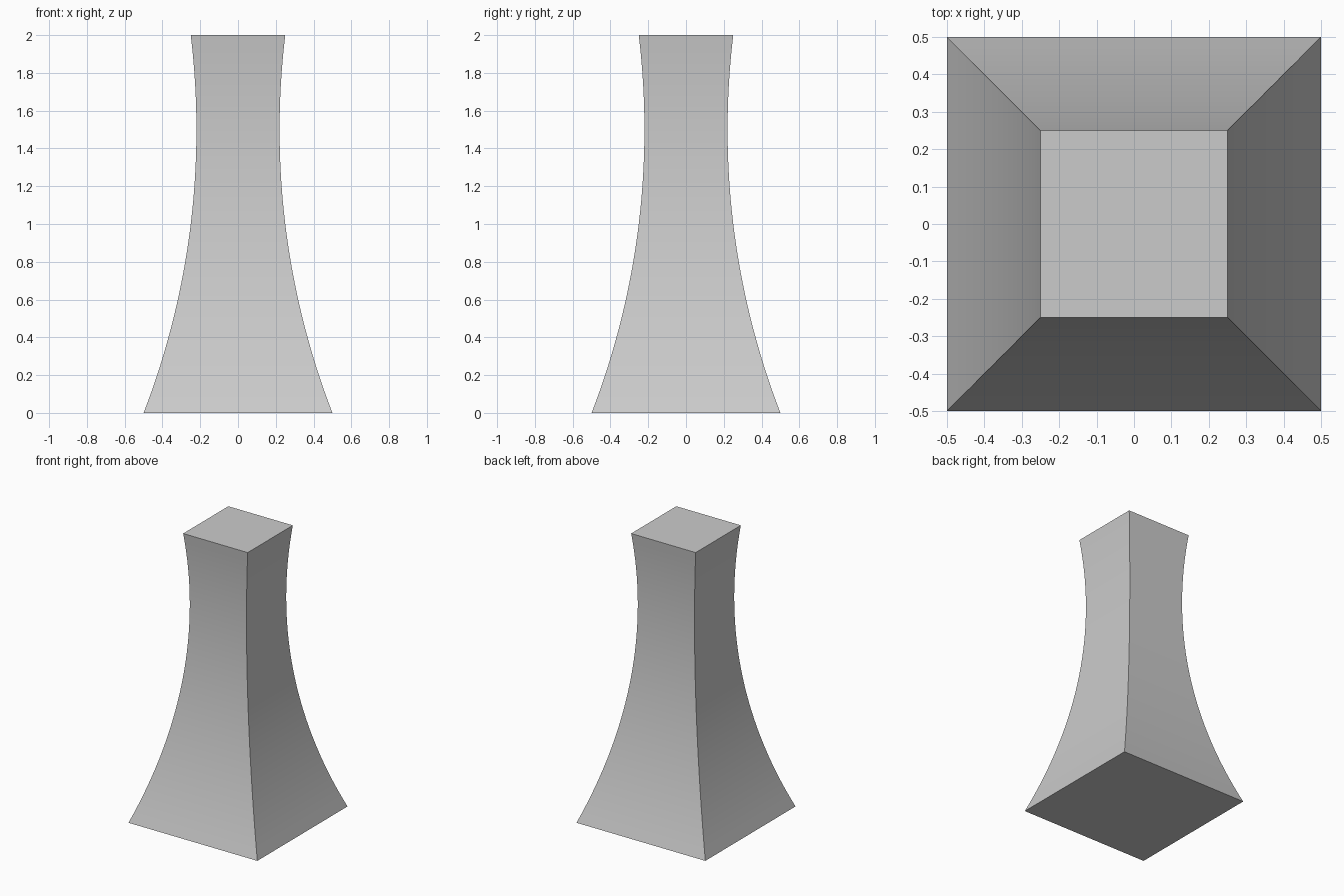
import bpy
import bmesh
import math

cube = bpy.data.objects.get("Cube")
if cube:
    bpy.data.objects.remove(cube, do_unlink=True)

HEIGHT = 2.0
WAIST_Z = 1.5        # height of the narrowest section
WAIST = 0.22         # half width there
RADIUS = 4.16        # radius of the concave sides
STEPS = 32

# Single grey material
grey = bpy.data.materials.new("light_grey")
grey.use_nodes = True
colour = (0.6, 0.6, 0.6, 1.0)
grey.diffuse_color = colour
grey.node_tree.nodes["Principled BSDF"].inputs["Base Color"].default_value = colour


def half_width(z):
    """Half width of the square section on the concave arc."""
    return WAIST + RADIUS - math.sqrt(RADIUS ** 2 - (z - WAIST_Z) ** 2)


# Flared square pillar: stacked square sections bridged into walls
bm = bmesh.new()
rings = []
for i in range(STEPS + 1):
    z = HEIGHT * i / STEPS
    w = half_width(z)
    rings.append([bm.verts.new((sx * w, sy * w, z))
                  for sx, sy in ((-1, -1), (1, -1), (1, 1), (-1, 1))])
for low, high in zip(rings, rings[1:]):
    for k in range(4):
        n = (k + 1) % 4
        bm.faces.new((low[k], low[n], high[n], high[k]))

# Flat base and top
bm.faces.new(rings[0][::-1])
bm.faces.new(rings[-1])
bmesh.ops.recalc_face_normals(bm, faces=bm.faces)

mesh = bpy.data.meshes.new("flared_pillar")
bm.to_mesh(mesh)
bm.free()
mesh.materials.append(grey)
pillar = bpy.data.objects.new("flared_pillar", mesh)
bpy.context.collection.objects.link(pillar)

# Smooth curved sides, sharp corners
bpy.ops.object.select_all(action='DESELECT')
pillar.select_set(True)
bpy.context.view_layer.objects.active = pillar
bpy.ops.object.shade_smooth_by_angle(angle=math.radians(30))
